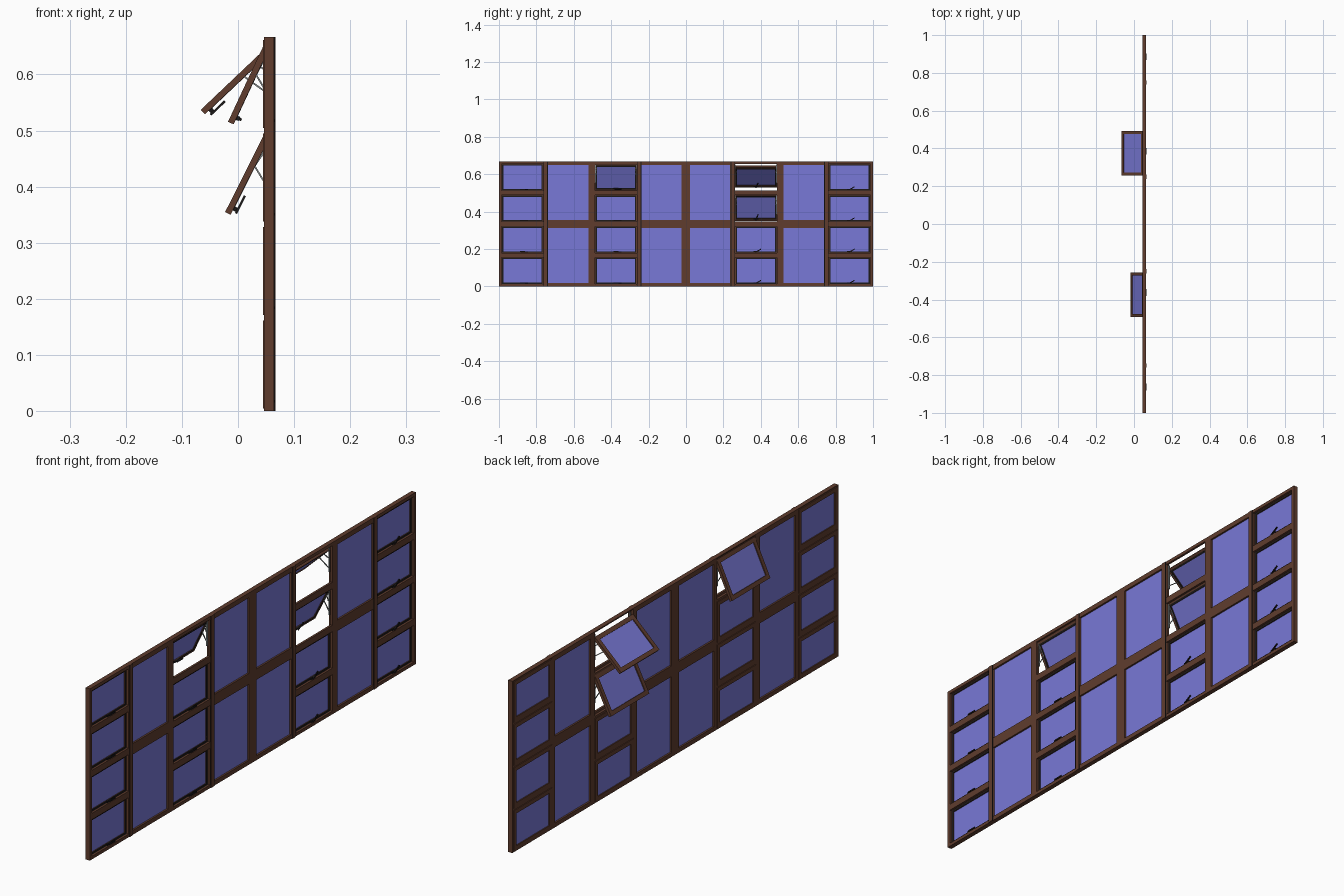
import bpy, bmesh, math
from mathutils import Matrix, Vector

if "Cube" in bpy.data.objects:
    bpy.data.objects.remove(bpy.data.objects["Cube"])

H = 0.667            # wall height
P = H / 4            # sash row pitch
OUT, INN = 0.046, 0.064   # frame depth range in x
SW, SH, ST, SB = 0.1175, 0.157, 0.011, 0.016  # sash half width, height, thickness, border


def material(name, rgb):
    m = bpy.data.materials.new(name)
    m.diffuse_color = (*rgb, 1)
    m.use_nodes = True
    m.node_tree.nodes["Principled BSDF"].inputs["Base Color"].default_value = m.diffuse_color
    return m


WOOD = material("brown wood", (0.115, 0.046, 0.027))
GLASS = material("blue glass", (0.19, 0.19, 0.68))
BLACK = material("black rubber", (0.012, 0.010, 0.010))
METAL = material("grey metal", (0.22, 0.24, 0.24))


def make(name, boxes, mat, matrix=Matrix()):
    """One object from boxes given as (x0, x1, y0, y1, z0, z1[, local matrix])."""
    bm = bmesh.new()
    for b in boxes:
        x0, x1, y0, y1, z0, z1 = b[:6]
        m = Matrix.Translation(((x0 + x1) / 2, (y0 + y1) / 2, (z0 + z1) / 2)) \
            @ Matrix.Diagonal((x1 - x0, y1 - y0, z1 - z0, 1))
        if len(b) > 6:
            m = b[6] @ m
        bmesh.ops.create_cube(bm, size=1, matrix=matrix @ m)
    me = bpy.data.meshes.new(name)
    bm.to_mesh(me)
    bm.free()
    me.materials.append(mat)
    ob = bpy.data.objects.new(name, me)
    bpy.context.collection.objects.link(ob)
    return ob


def ring(x0, x1, y0, y1, z0, z1, w):
    """Four boxes forming a rectangular border of width w."""
    return [(x0, x1, y0, y0 + w, z0, z1), (x0, x1, y1 - w, y1, z0, z1),
            (x0, x1, y0 + w, y1 - w, z0, z0 + w), (x0, x1, y0 + w, y1 - w, z1 - w, z1)]


def rod(a, b, w=0.003):
    """Box spec for a thin flat bar between two points."""
    d = Vector(b) - Vector(a)
    m = Matrix.Translation((Vector(a) + Vector(b)) / 2) @ d.to_track_quat('Z', 'Y').to_matrix().to_4x4()
    return (-w / 2, w / 2, -w / 2, w / 2, -d.length / 2, d.length / 2, m)


def fixed_column(y0, y1, left, right):
    a, b = y0 + left, y1 - right
    bars = [(OUT, INN, y0, a, 0, H), (OUT, INN, b, y1, 0, H)]
    for z0, z1 in ((0, 0.017), (0.312, 0.354), (0.648, H)):
        bars.append((OUT, INN, a, b, z0, z1))
    make("fixed_frame", bars, WOOD)
    for z0, z1 in ((0.017, 0.312), (0.354, 0.648)):
        make("fixed_glass", [(0.053, 0.057, a, b, z0, z1)], GLASS)


def sash_frame(y0, y1):
    # narrow core between the sashes plus a wider stop on the inner side
    bars = []
    for x0, x1, w in ((OUT, 0.0555, 0.007), (0.0555, INN, 0.0125)):
        bars += [(x0, x1, y0, y0 + w, 0, H), (x0, x1, y1 - w, y1, 0, H)]
        for i in range(5):
            h = w if x0 > OUT else 0.004
            bars.append((x0, x1, y0 + w, y1 - w, max(0, i * P - h), min(H, i * P + h)))
    make("casement_frame", bars, WOOD)


def sash(yc, row, angle=0, top=None, lever=0):
    ztop = row * P + 0.0045 + SH
    x, z = top or (0.0445, ztop)
    m = Matrix.Translation((x, yc, z)) @ Matrix.Rotation(math.radians(angle), 4, 'Y')
    make("sash", ring(0, ST, -SW, SW, -SH, 0, SB), WOOD, m)
    make("sash_glass", [(0.004, 0.008, -SW + SB, SW - SB, -SH + SB, -SB)], GLASS, m)
    g = 0.009
    make("sash_gasket", ring(ST - 0.001, ST + 0.0006, -SW + g, SW - g, -SH + g, -g, SB - g), BLACK, m)
    # handle: base plate and turning lever
    piv = Matrix.Translation((0, 0, -SH + 0.013)) @ Matrix.Rotation(math.radians(lever), 4, 'X')
    make("handle", [(ST, 0.0165, -0.013, 0.013, -SH + 0.009, -SH + 0.017),
                    (0.0165, 0.0205, -0.006, 0.030, -0.0025, 0.0025, piv)], BLACK, m)
    if angle:  # stay arms on both jambs
        arms = []
        for s in (-1, 1):
            y = s * 0.1085
            for d, drop, off in ((0.06, 0.095, 0), (0.03, 0.055, -0.003), (0.062, 0.025, -0.003)):
                p = m @ Vector((0.010, y + s * off, -d))
                arms.append(rod((0.052, yc + y + s * off, ztop - drop), p))
            arms.append((0.051, 0.056, yc + y - 0.002, yc + y + 0.002, ztop - 0.11, ztop - 0.01))
        make("stay_arms", arms, METAL)


# fixed panes: columns 2, 4, 5, 7
fixed_column(-0.75, -0.5, 0.012, 0.02)
fixed_column(-0.25, 0.0, 0.012, 0.024)
fixed_column(0.0, 0.25, 0.022, 0.014)
fixed_column(0.5, 0.75, 0.02, 0.012)

# opening sashes: columns 1, 3, 6, 8; opened ones give angle and top edge (x, z)
OPENED = {(-0.375, 3): (25, (0.0485, 0.658)),
          (0.375, 3): (46.5, (0.0474, 0.645)),
          (0.375, 2): (26.7, (0.0475, 0.495))}
for yc in (-0.875, -0.375, 0.375, 0.875):
    sash_frame(yc - 0.125, yc + 0.125)
    for row in range(4):
        angle, top = OPENED.get((yc, row), (0, None))
        lever = 0 if yc < 0 else (70 if angle else 30)
        sash(yc, row, angle, top, lever)

# coupling mullions between the frame modules, with a dark seam
for y in (-0.75, -0.25, 0.25, 0.75):
    make("coupling_mullion", [(INN - 0.002, 0.0665, y - 0.008, y + 0.008, 0, H)], WOOD)
    make("mullion_seam", [(INN - 0.002, 0.0655, y + s * 0.0095 - 0.0015, y + s * 0.0095 + 0.0015, 0, H)
                          for s in (-1, 1)], BLACK)
